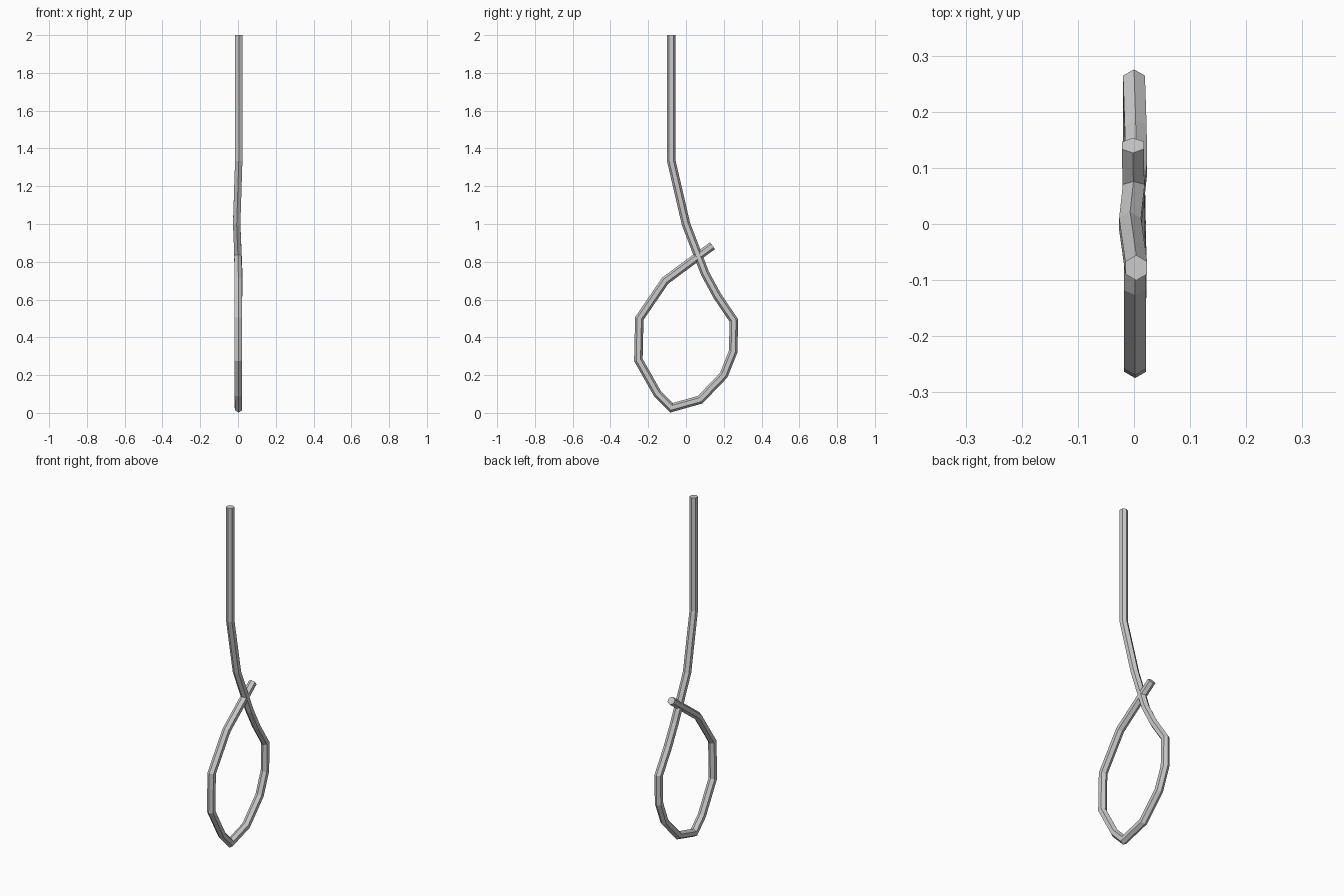
import bpy, bmesh, math
from mathutils import Vector

if "Cube" in bpy.data.objects:
    bpy.data.objects.remove(bpy.data.objects["Cube"])

# Rope centre line: (x, y, z) from the hanging end, round the loop, to the free end
PATH = [Vector(p) for p in [
    (0.004, -0.078, 2.0), (0.004, -0.078, 1.335), (-0.007, 0.0, 1.0),
    (0.004, 0.10, 0.74), (0.003, 0.165, 0.62), (0.0, 0.253, 0.49),
    (0.0, 0.25, 0.325), (0.0, 0.20, 0.20), (0.0, 0.075, 0.07),
    (0.003, -0.077, 0.027), (0.002, -0.15, 0.10), (0.002, -0.252, 0.28),
    (0.002, -0.247, 0.50), (0.002, -0.11, 0.70), (-0.002, 0.14, 0.885)]]
RADIUS = 0.0225
SIDES = 6


def sweep(name, path, radius, sides):
    bm = bmesh.new()
    rings = []
    for i, p in enumerate(path):
        a = (p - path[i - 1]).normalized() if i else None
        b = (path[i + 1] - p).normalized() if i < len(path) - 1 else None
        t = ((a or b) + (b or a)).normalized()
        n = Vector((1, 0, 0)).cross(t).normalized()   # in the loop plane
        side = t.cross(n)
        miter = 1 / t.dot(a or b)
        ring = []
        for k in range(sides):
            w = math.tau * k / sides
            ring.append(bm.verts.new(p + n * math.cos(w) * radius * miter
                                     + side * math.sin(w) * radius))
        rings.append(ring)
    for r, s in zip(rings, rings[1:]):
        for k in range(sides):
            j = (k + 1) % sides
            bm.faces.new((r[k], r[j], s[j], s[k]))
    # End caps
    bm.faces.new(rings[0])
    bm.faces.new(rings[-1])
    bmesh.ops.recalc_face_normals(bm, faces=bm.faces)
    mesh = bpy.data.meshes.new(name)
    bm.to_mesh(mesh)
    bm.free()
    obj = bpy.data.objects.new(name, mesh)
    bpy.context.collection.objects.link(obj)
    return obj


# Hexagonal rope with a hanging loop
sweep("looped_rope", PATH, RADIUS, SIDES)
